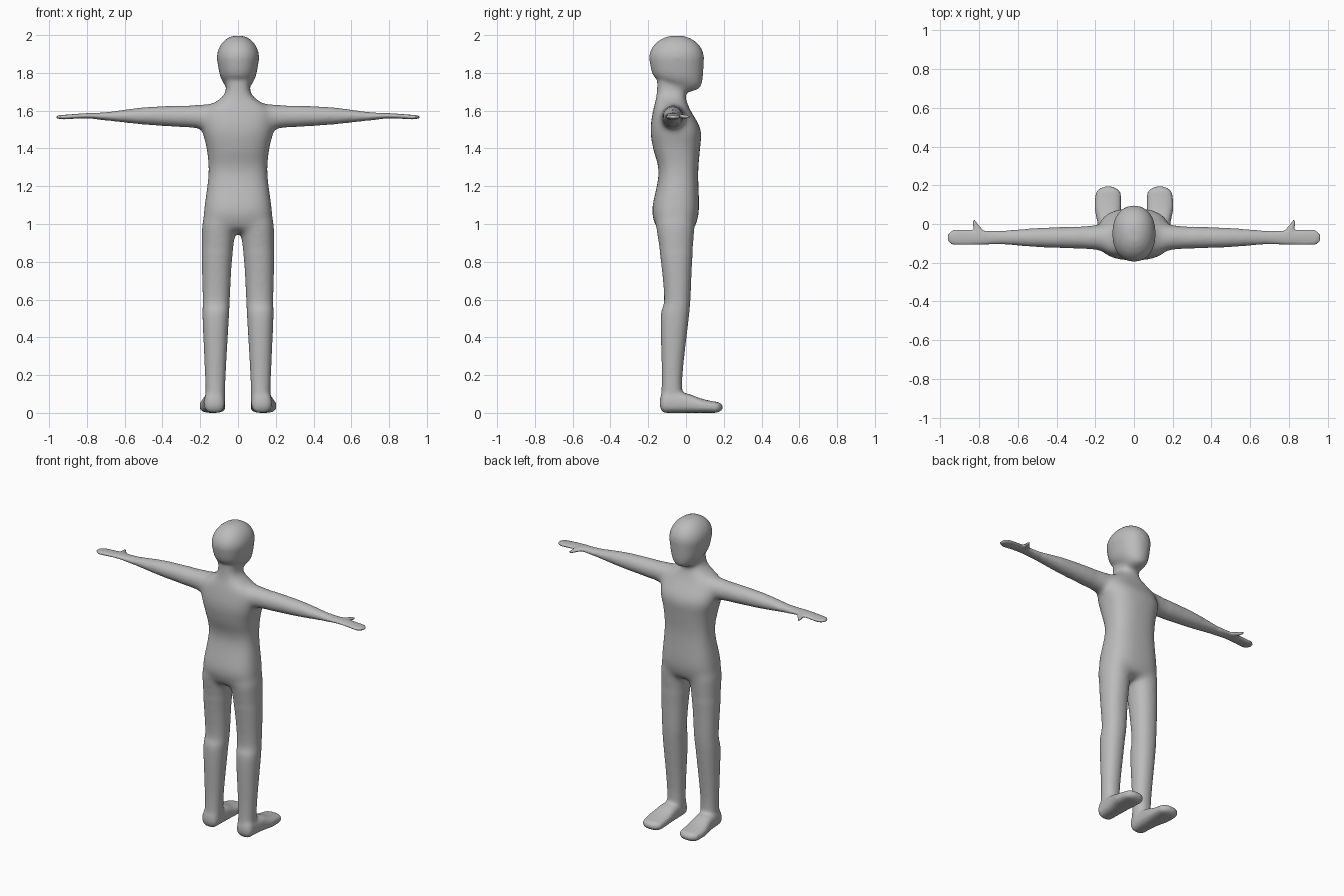
import bpy, bmesh, math
from mathutils import Vector

cube = bpy.data.objects.get("Cube")
if cube:
    bpy.data.objects.remove(cube)

skin = bpy.data.materials.new("plain grey")
skin.use_nodes = True
grey = (0.5, 0.5, 0.5, 1)
skin.diffuse_color = grey
skin.node_tree.nodes["Principled BSDF"].inputs["Base Color"].default_value = grey

SIDES = 24
STEPS = 6
bm = bmesh.new()


def spline(sections):
    """Fill smoothly between the given sections."""
    points = [Vector(section) for section in sections]
    filled = []
    for i in range(len(points) - 1):
        start, end = points[i], points[i + 1]
        before = points[max(i - 1, 0)]
        after = points[min(i + 2, len(points) - 1)]
        leave, arrive = (end - before) / 2, (after - start) / 2
        for step in range(STEPS):
            f = step / STEPS
            blend = f * f * (3 - 2 * f)
            filled.append(start.lerp(end, blend)
                          + leave * f * (1 - f) ** 2
                          - arrive * f * f * (1 - f))
    return filled + [points[-1]]


def dome(section, length):
    """Sections that round off an end, ordered outwards."""
    position, cu, cv, ru, rv = section
    rounded = []
    for step in range(1, STEPS):
        angle = step / STEPS * math.pi / 2
        shrink = math.cos(angle)
        rounded.append((position + length * math.sin(angle), cu, cv, ru * shrink, rv * shrink))
    return rounded


def signed_power(value, power):
    return math.copysign(abs(value) ** (2 / power), value)


def loft(axis, sections, first_tip, last_tip, power=2, mirror=False):
    """Skin sections of (position, centre u, centre v, radius u, radius v)."""
    filled = spline(sections)
    filled = dome(filled[0], -first_tip)[::-1] + filled + dome(filled[-1], last_tip)
    for side in ((1, -1) if mirror else (1,)):
        rings = []
        for position, cu, cv, ru, rv in filled:
            ring = []
            for i in range(SIDES):
                angle = 2 * math.pi * i / SIDES
                u = cu + ru * signed_power(math.cos(angle), power)
                v = cv + rv * signed_power(math.sin(angle), power)
                x, y, z = {"x": (position, u, v),
                           "y": (u, position, v),
                           "z": (u, v, position)}[axis]
                ring.append(bm.verts.new((side * x, y, z)))
            rings.append(ring)
        for lower, upper in zip(rings, rings[1:]):
            for i in range(SIDES):
                bm.faces.new((lower[i - 1], lower[i], upper[i], upper[i - 1]))
        bm.faces.new(rings[0])
        bm.faces.new(rings[-1])


# Torso and neck: height, centre depth, half width, half depth
torso = [(1, -.055, .185, .11), (1.08, -.055, .18, .125), (1.27, -.04, .157, .105),
         (1.4, -.05, .167, .125), (1.5, -.055, .19, .134), (1.6, -.075, .18, .1),
         (1.66, -.08, .1, .08), (1.7, -.08, .066, .076), (1.78, -.08, .066, .07)]
loft("z", [(z, 0, y, width, depth) for z, y, width, depth in torso], .05, .02, power=2.6)

# Head: the chin widens into a domed cranium
head = [(1.72, 0, .06, .08), (1.78, -.04, .094, .13), (1.88, -.05, .113, .146)]
loft("z", [(z, 0, y, width, depth) for z, y, width, depth in head], .02, .12, power=2.2)

# Legs
loft("z", [(.05, .12, -.075, .052, .06), (.2, .12, -.073, .055, .055),
           (.5, .118, -.06, .07, .075), (.6, .115, -.046, .072, .07),
           (.8, .112, -.05, .08, .083), (1, .1, -.057, .092, .105)],
     .02, .05, power=2.2, mirror=True)

# Feet rest on the ground: depth, centre, half width, half height
feet = [(-.11, .125, .053, .055), (0, .128, .06, .052), (.08, .135, .068, .038),
        (.15, .133, .066, .03)]
loft("y", [(y, x, rise, width, rise) for y, x, width, rise in feet],
     .03, .045, power=2.7, mirror=True)

# Arms and flat hands: reach, height, half depth, half thickness
arms = [(.15, 1.567, .07, .07), (.3, 1.57, .058, .058), (.5, 1.572, .05, .046),
        (.7, 1.57, .036, .022), (.8, 1.573, .039, .014), (.92, 1.566, .042, .012)]
loft("x", [(x, -.07, z, depth, thick) for x, z, depth, thick in arms],
     .03, .047, mirror=True)

# Thumbs
loft("y", [(-.04, .8, 1.572, .03, .012), (.01, .825, 1.567, .01, .009)],
     .02, .015, mirror=True)

bmesh.ops.recalc_face_normals(bm, faces=bm.faces)
parts = bpy.data.meshes.new("parts")
bm.to_mesh(parts)
bm.free()
body = bpy.data.objects.new("body", parts)
bpy.context.collection.objects.link(body)

# Fuse the parts into one skin
fuse = body.modifiers.new("fuse", "REMESH")
fuse.mode = "VOXEL"
fuse.voxel_size = .008
graph = bpy.context.evaluated_depsgraph_get()
skin_mesh = bpy.data.meshes.new_from_object(body.evaluated_get(graph))
body.modifiers.clear()
body.data = skin_mesh
bpy.data.meshes.remove(parts)

# Soften the joints most, and the thin hands and feet least
bm = bmesh.new()
bm.from_mesh(skin_mesh)
limbs = [v for v in bm.verts if abs(v.co.x) < .7 and v.co.z > .06]
joints = [v for v in limbs if abs(v.co.x) < .3 and .85 < v.co.z < 1.74]
for group, times in ((joints, 30), (limbs, 8), (bm.verts, 2)):
    for _ in range(times):
        bmesh.ops.smooth_vert(bm, verts=group, factor=.5, use_axis_x=True,
                              use_axis_y=True, use_axis_z=True)
for face in bm.faces:
    face.smooth = True
bm.to_mesh(skin_mesh)
bm.free()
skin_mesh.name = "body"
skin_mesh.materials.clear()
skin_mesh.materials.append(skin)
